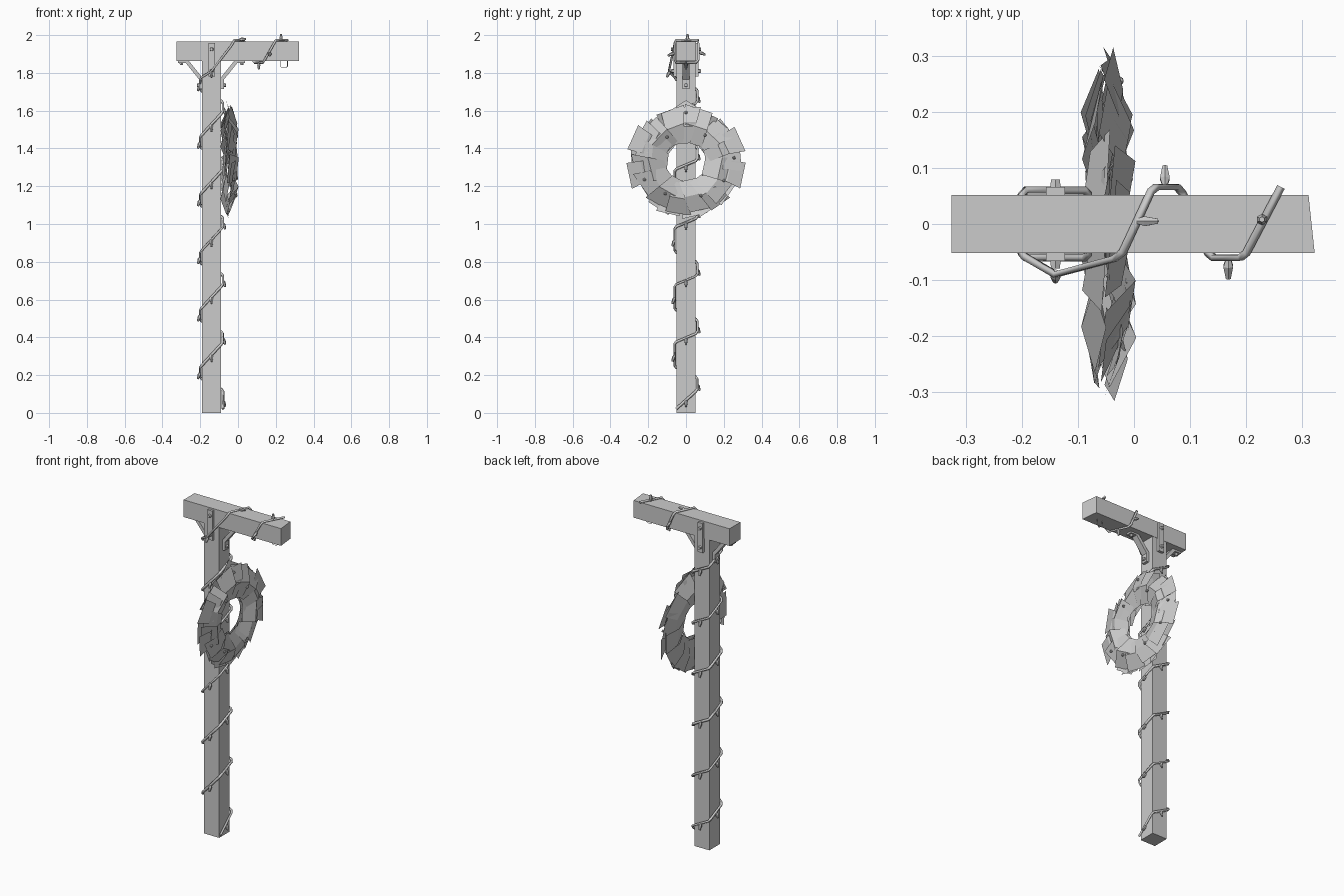
import bpy, bmesh, math, random
from mathutils import Vector

if "Cube" in bpy.data.objects:
    bpy.data.objects.remove(bpy.data.objects["Cube"])
random.seed(4)
PX = -0.14   # post centre in x


def mesh_obj(name, bm):
    me = bpy.data.meshes.new(name)
    bm.to_mesh(me)
    bm.free()
    ob = bpy.data.objects.new(name, me)
    bpy.context.collection.objects.link(ob)
    return ob


def box(name, lo, hi):
    bm = bmesh.new()
    bmesh.ops.create_cube(bm, size=1)
    for v in bm.verts:
        v.co = Vector([(lo[i] + hi[i]) / 2 + v.co[i] * (hi[i] - lo[i]) for i in range(3)])
    return mesh_obj(name, bm)


def add_cone(bm, start, direction, length, r1, r2, sides=6):
    d = Vector(direction).normalized()
    m = d.to_track_quat('Z', 'Y').to_matrix().to_4x4()
    m.translation = Vector(start) + d * length / 2
    bmesh.ops.create_cone(bm, cap_ends=True, segments=sides, radius1=r1,
                          radius2=r2, depth=length, matrix=m)


def wire(name, pts, radius, res=0):
    cu = bpy.data.curves.new(name, 'CURVE')
    cu.dimensions = '3D'
    cu.bevel_depth = radius
    cu.bevel_resolution = res
    cu.use_fill_caps = True
    sp = cu.splines.new('POLY')
    sp.points.add(len(pts) - 1)
    for p, c in zip(sp.points, pts):
        p.co = (*c, 1)
    ob = bpy.data.objects.new(name, cu)
    bpy.context.collection.objects.link(ob)
    return ob


# Post and crossbeam with a slightly skewed end cut
box("post", (-0.19, -0.05, 0), (-0.09, 0.05, 1.865))
beam = box("crossbeam", (-0.325, -0.052, 1.863), (0.322, 0.052, 1.966))
for v in beam.data.vertices:
    if v.co.x > 0 and v.co.y > 0:
        v.co.x -= 0.011

# Angled strap braces and side plates, with bolts
bolts = bmesh.new()
profile = [(.178, 1.864), (.178, 1.853), (.137, 1.853), (.066, 1.765), (.066, 1.715),
           (.049, 1.715), (.049, 1.775), (.12, 1.864)]
for s, side in ((-1, "left"), (1, "right")):
    bm = bmesh.new()
    f = bm.faces.new([bm.verts.new((PX + s * d, -0.019, z)) for d, z in profile])
    ext = bmesh.ops.extrude_face_region(bm, geom=[f])
    for v in ext["geom"]:
        if isinstance(v, bmesh.types.BMVert):
            v.co.y = 0.019
    bmesh.ops.recalc_face_normals(bm, faces=bm.faces)
    mesh_obj("brace_" + side, bm)
    add_cone(bolts, (PX + s * .16, 0, 1.855), (0, 0, -1), .014, .011, .009)
    add_cone(bolts, (PX + s * .064, 0, 1.735), (s, 0, 0), .012, .011, .009)
    y = sorted((s * 0.05, s * 0.066))
    box("side_plate_" + side, (PX - .017, y[0], 1.78), (PX + .017, y[1], 1.957))
    for z in (1.81, 1.925):
        add_cone(bolts, (PX, s * .064, z), (0, s, 0), .015, .011, .009)
mesh_obj("bolts", bolts)

# Light cable winding up the post, then round the beam
path, bulbs = [], bmesh.new()
faces = [(1, 0), (0, 1), (-1, 0), (0, -1)]     # right, back, left, front
h, o = 0.052, 0.06


def bulb(pos, direction):
    d = Vector(direction).normalized()
    add_cone(bulbs, pos, d, .014, .005, .010)
    add_cone(bulbs, Vector(pos) + d * .014, d, .024, .010, .005)


for turn in range(6):
    base = 0.065 + 0.305 * turn
    levels = [base, base + .055, base + .12, base + .18, base + .305]
    if turn == 0:
        levels[0] = 0.015
    for k, (nx, ny) in enumerate(faces):
        if turn == 5 and k == 3:
            break
        tx, ty = -ny, nx
        z0, z1 = levels[k], levels[k + 1]
        a = Vector((PX + nx * o - tx * h, ny * o - ty * h, z0 + .006))
        b = Vector((PX + nx * o + tx * h, ny * o + ty * h, z1 - .006))
        path += [a, b]
        bulb((a + b) / 2, (nx * .35, ny * .35, -1))
path += [(-.195, -.058, 1.775), (-.14, -.09, 1.81), (-.035, -.062, 1.945), (-.02, -.05, 1.973),
         (.03, .058, 1.973), (.04, .066, 1.955), (.077, .066, 1.87), (.087, .054, 1.855),
         (.132, -.052, 1.855), (.142, -.06, 1.87), (.19, -.06, 1.955), (.2, -.052, 1.973),
         (.262, .066, 1.973)]
wire("light_cable", path, 0.0075)
for pos, d in [((-.14, -.085, 1.81), (0, -.5, -1)), ((.005, .005, 1.976), (1, 0, .1)),
               ((.055, .068, 1.91), (0, 1, -.4)), ((.11, 0, 1.855), (0, 0, -1)),
               ((.168, -.062, 1.905), (0, -1, -.4)), ((.228, .008, 1.968), (0, 0, 1))]:
    bulb(pos, d)
mesh_obj("light_bulbs", bulbs)

# Thin hanging loop under the free end of the beam
loop = [(.224, 0, 1.866), (.224, 0, 1.835), (.231, 0, 1.827), (.255, 0, 1.827),
        (.262, 0, 1.835), (.262, 0, 1.866)]
wire("hanging_loop", loop, 0.0015)

# Wreath of overlapping folded leaf cards on the right face of the post
CZ, WX = 1.33, -0.052
leaves = bmesh.new()


def card(ang, sgn, r_in, r_out, bulge, width, rim):
    rad = Vector((0, math.sin(ang), math.cos(ang)))
    tan = Vector((0, math.cos(ang), -math.sin(ang)))
    twist = random.uniform(-.05, .05)
    rows = []
    for t, x in ((0, .012), (.5, bulge), (1, rim)):
        r = r_in + (r_out - r_in) * t
        w = width * (.62 + .38 * t)
        row = []
        for e in (-1, 1):
            p = rad * r + tan * (e * w + twist * (t - .3))
            p += Vector((WX + sgn * x + e * random.uniform(.002, .012), 0, CZ))
            row.append(leaves.verts.new(p))
        rows.append(row)
    for p, q in zip(rows, rows[1:]):
        leaves.faces.new((p[0], p[1], q[1], q[0]))


for sgn, count, bulge in ((1, 17, .042), (-1, 15, .03)):
    for i in range(count):
        a = 2 * math.pi * (i + random.uniform(-.2, .2)) / count
        card(a, sgn, random.uniform(.095, .115), random.uniform(.265, .29),
             bulge + random.uniform(-.008, .004), random.uniform(.06, .08),
             random.uniform(-.005, .02))
# Longer pointed cards at the sides and top
for a in (1.78, -1.78, 1.15, -1.15):
    card(a, 1, .16, .31, .03, .07, .008)
card(0, 1, .13, .29, .038, .065, .01)
tip = [leaves.verts.new((WX + x, y, z)) for x, y, z in
       ((.008, -.1, 1.59), (-.012, 0, 1.655), (.008, .09, 1.6), (.02, 0, 1.5))]
leaves.faces.new(tip)
mesh_obj("wreath_leaves", leaves)

# Berries on the wreath
berries = bmesh.new()
for y, z in [(0, 1.59), (.1, 1.47), (-.1, 1.46), (.255, 1.35), (-.22, 1.235),
             (-.11, 1.16), (.08, 1.15), (.2, 1.23)]:
    r = math.hypot(y, z - CZ)
    x = WX + .044 - max(0, r - .19) * .28
    res = bmesh.ops.create_icosphere(berries, subdivisions=1, radius=.009)
    bmesh.ops.translate(berries, verts=res["verts"], vec=(x, y, z))
mesh_obj("wreath_berries", berries)
